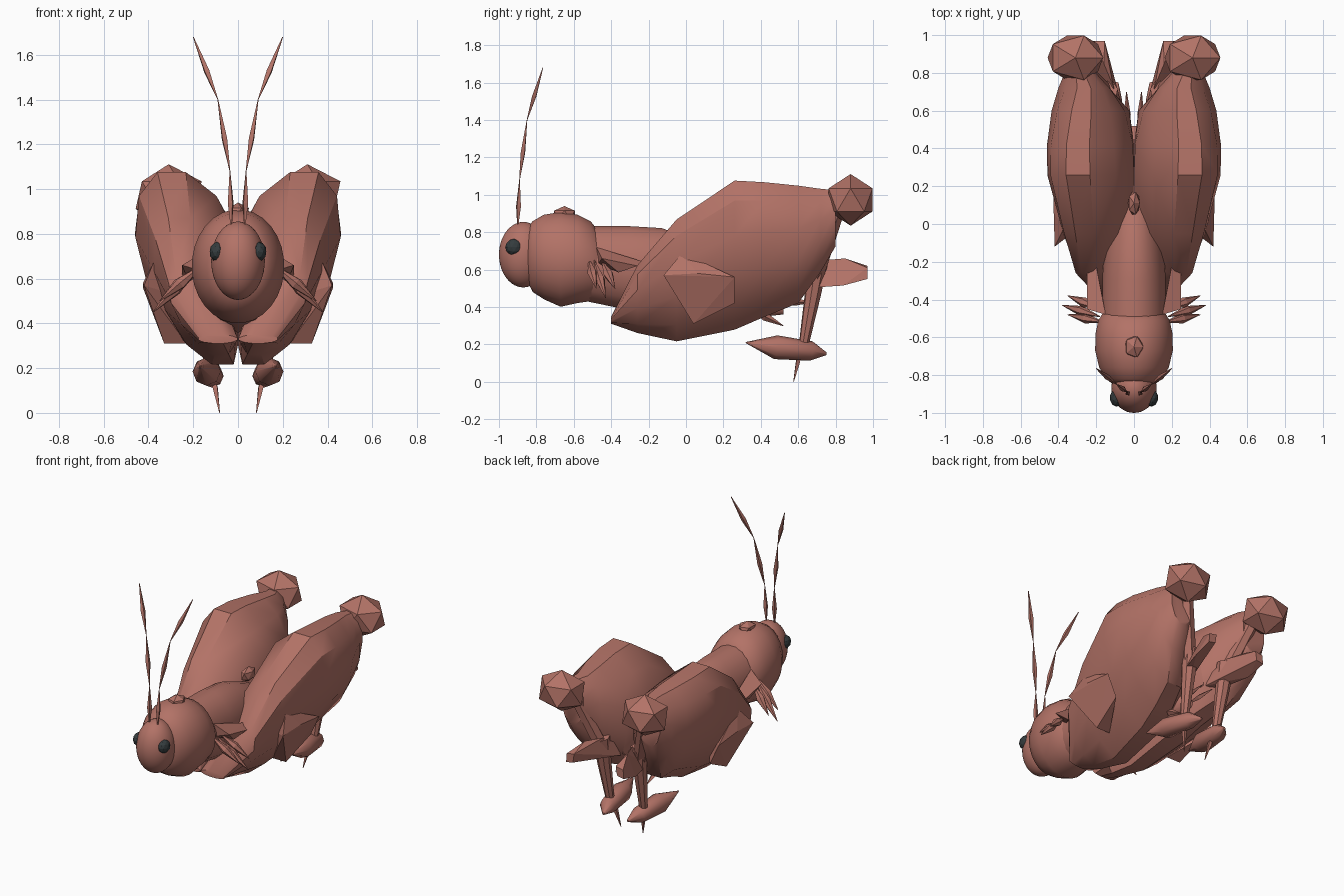
import bpy, bmesh, math
from mathutils import Vector, Matrix

if "Cube" in bpy.data.objects:
    bpy.data.objects.remove(bpy.data.objects["Cube"])


def material(name, rgb):
    m = bpy.data.materials.new(name)
    m.diffuse_color = (*rgb, 1)
    m.use_nodes = True
    m.node_tree.nodes["Principled BSDF"].inputs["Base Color"].default_value = m.diffuse_color
    return m


SHELL = material("reddish brown shell", (0.45, 0.17, 0.135))
DARK = material("dark eye grey", (0.035, 0.045, 0.048))


def finish(bm, name, mat=SHELL, smooth=None):
    bmesh.ops.recalc_face_normals(bm, faces=bm.faces)
    me = bpy.data.meshes.new(name)
    bm.to_mesh(me)
    bm.free()
    ob = bpy.data.objects.new(name, me)
    bpy.context.collection.objects.link(ob)
    me.materials.append(mat)
    if smooth:
        bpy.ops.object.select_all(action='DESELECT')
        ob.select_set(True)
        bpy.context.view_layer.objects.active = ob
        bpy.ops.object.shade_smooth_by_angle(angle=math.radians(smooth))
    return ob


def skin(bm, rings):
    """Joins rings of points into a capped tube."""
    vs = [[bm.verts.new(p) for p in r] for r in rings]
    n = len(vs[0])
    for a, b in zip(vs, vs[1:]):
        for i in range(n):
            j = (i + 1) % n
            bm.faces.new((a[i], a[j], b[j], b[i]))
    bm.faces.new(vs[0])
    bm.faces.new(vs[-1])


def body_loft(name, sections, n, smooth, side=1, floor=None):
    """Sections along y: y, z low, z high, x centre, x radius, shear."""
    rings = []
    for y, lo, hi, xc, xr, sh in sections:
        ring = []
        for i in range(n):
            t = math.tau * (i + 0.5) / n
            x = xc + xr * math.cos(t) + sh * math.sin(t)
            if floor is not None:
                x = max(x, floor)
            ring.append((side * x, y, (lo + hi) / 2 + (hi - lo) / 2 * math.sin(t)))
        rings.append(ring)
    bm = bmesh.new()
    skin(bm, rings)
    return finish(bm, name, SHELL, smooth)


def limb(name, path, n=6, smooth=None, side=1):
    """Tapered tube through (x, y, z, radius) points."""
    pts = [Vector(p[:3]) for p in path]
    rings = []
    q = (pts[-1] - pts[0]).to_track_quat('Z', 'Y')
    for p, (_, _, _, r) in zip(pts, path):
        ring = []
        for i in range(n):
            t = math.tau * i / n
            v = p + q @ Vector((r * math.cos(t), r * math.sin(t), 0))
            ring.append((side * v.x, v.y, v.z))
        rings.append(ring)
    bm = bmesh.new()
    skin(bm, rings)
    return finish(bm, name, SHELL, smooth)


def spindle(name, a, b, r, mid=0.5, n=5, side=1):
    a, b = Vector(a), Vector(b)
    m = a.lerp(b, mid)
    return limb(name, [(*a, 0.002), (*m, r), (*b, 0.002)], n, None, side)


def ball(name, loc, size, sub=1, mat=SHELL, smooth=None):
    bm = bmesh.new()
    bmesh.ops.create_icosphere(
        bm, subdivisions=sub, radius=1,
        matrix=Matrix.Translation(loc) @ Matrix.Diagonal((*size, 1)))
    return finish(bm, name, mat, smooth)


def hull(name, pts, side=1):
    bm = bmesh.new()
    for x, y, z in pts:
        bm.verts.new((side * x, y, z))
    res = bmesh.ops.convex_hull(bm, input=bm.verts)
    loose = {g for g in res["geom_interior"] if isinstance(g, bmesh.types.BMVert)}
    bmesh.ops.delete(bm, geom=list(loose), context='VERTS')
    return finish(bm, name)


# Head, thorax and abdomen
ball("head", (0, -0.87, 0.68), (0.12, 0.13, 0.175), 4, SHELL, 40)
body_loft("thorax", [
    (-0.85, 0.54, 0.82, 0, 0.11, 0), (-0.82, 0.48, 0.86, 0, 0.15, 0),
    (-0.76, 0.44, 0.895, 0, 0.185, 0), (-0.67, 0.40, 0.91, 0, 0.207, 0),
    (-0.58, 0.42, 0.895, 0, 0.205, 0), (-0.51, 0.43, 0.86, 0, 0.19, 0),
    (-0.47, 0.46, 0.81, 0, 0.165, 0)], 28, 40)
body_loft("abdomen", [
    (-0.54, 0.43, 0.835, 0, 0.17, 0), (-0.30, 0.38, 0.835, 0, 0.17, 0),
    (-0.13, 0.36, 0.825, 0, 0.16, 0), (0.10, 0.34, 0.74, 0, 0.13, 0),
    (0.35, 0.34, 0.58, 0, 0.08, 0), (0.52, 0.36, 0.44, 0, 0.03, 0)], 20, 40)

# Small studs along the back
ball("thorax_stud", (0, -0.65, 0.895), (0.055, 0.065, 0.045))
ball("back_stud", (0, 0.11, 0.79), (0.035, 0.07, 0.05))

for s, tag in ((1, "right"), (-1, "left")):
    # Eyes and segmented feelers
    ball(f"eye_{tag}", (s * 0.092, -0.92, 0.72), (0.036, 0.047, 0.045), 2, DARK)
    feeler = [(0.03, -0.90, 0.82), (0.036, -0.89, 1.08), (0.09, -0.85, 1.40), (0.20, -0.765, 1.68)]
    for i, (a, b) in enumerate(zip(feeler, feeler[1:])):
        spindle(f"feeler_{tag}_{i + 1}", a, b, 0.015, 0.45, 4, s)

    # Folded front leg
    hull(f"front_leg_base_{tag}", [
        (0.15, -0.48, 0.72), (0.15, -0.47, 0.63), (0.25, -0.45, 0.66),
        (0.20, -0.22, 0.64), (0.25, -0.26, 0.62), (0.22, -0.36, 0.585)], s)
    for i, (a, b) in enumerate((
            ((0.18, -0.49, 0.65), (0.38, -0.43, 0.45)),
            ((0.18, -0.45, 0.65), (0.35, -0.38, 0.50)),
            ((0.16, -0.52, 0.66), (0.35, -0.48, 0.50)))):
        spindle(f"front_leg_{tag}_{i + 1}", a, b, 0.027, 0.5, 6, s)

    # Great hind thigh, leaning outward and flattened where it meets its twin
    body_loft(f"thigh_{tag}", [
        (-0.40, 0.31, 0.35, 0.09, 0.09, 0), (-0.26, 0.255, 0.63, 0.16, 0.12, 0.09),
        (-0.05, 0.205, 0.88, 0.165, 0.19, 0.10), (0.26, 0.265, 1.09, 0.195, 0.245, 0.105),
        (0.42, 0.335, 1.08, 0.21, 0.235, 0.09), (0.60, 0.41, 1.06, 0.23, 0.20, 0.05),
        (0.72, 0.58, 1.04, 0.265, 0.14, 0.0), (0.80, 0.72, 1.03, 0.285, 0.085, 0.0)],
        12, 32, s, 0.0)

    # Faceted hip plate
    hull(f"hip_plate_{tag}", [
        (0.37, -0.02, 0.69), (0.42, -0.12, 0.57), (0.33, 0.04, 0.31), (0.23, 0.04, 0.31),
        (0.36, 0.26, 0.42), (0.425, 0.26, 0.56), (0.425, 0.06, 0.58), (0.20, 0.05, 0.50)], s)

    # Knee and shin
    ball(f"knee_{tag}", (s * 0.31, 0.88, 0.973), (0.165, 0.138, 0.138))
    limb(f"upper_shin_{tag}", [(0.26, 0.81, 0.92, 0.04), (0.14, 0.69, 0.56, 0.045)], 6, None, s)
    limb(f"lower_shin_{tag}", [(0.14, 0.705, 0.64, 0.055), (0.135, 0.675, 0.45, 0.043),
                               (0.125, 0.63, 0.20, 0.027)], 8, 40, s)

    # Shin spur: flat bar running backward
    hull(f"shin_spur_{tag}", [
        (0.06, 0.61, 0.50), (0.08, 0.62, 0.58), (0.15, 0.62, 0.50), (0.11, 0.73, 0.65),
        (0.16, 0.85, 0.66), (0.21, 0.84, 0.515), (0.155, 0.97, 0.62), (0.165, 0.97, 0.56),
        (0.21, 0.97, 0.61), (0.215, 0.97, 0.55)], s)

    # Foot and claw
    limb(f"foot_{tag}", [(0.17, 0.32, 0.21, 0.003), (0.14, 0.48, 0.185, 0.064),
                         (0.115, 0.67, 0.165, 0.052), (0.09, 0.75, 0.15, 0.008)], 8, 50, s)
    spindle(f"claw_{tag}", (0.11, 0.61, 0.16), (0.082, 0.575, 0.0), 0.015, 0.3, 4, s)

    # Tail prongs
    spindle(f"tail_prong_{tag}", (0.03, 0.46, 0.42), (0.04, 0.70, 0.43), 0.018, 0.5, 4, s)
    spindle(f"lower_tail_prong_{tag}", (0.07, 0.36, 0.38), (0.07, 0.52, 0.30), 0.022, 0.4, 4, s)
